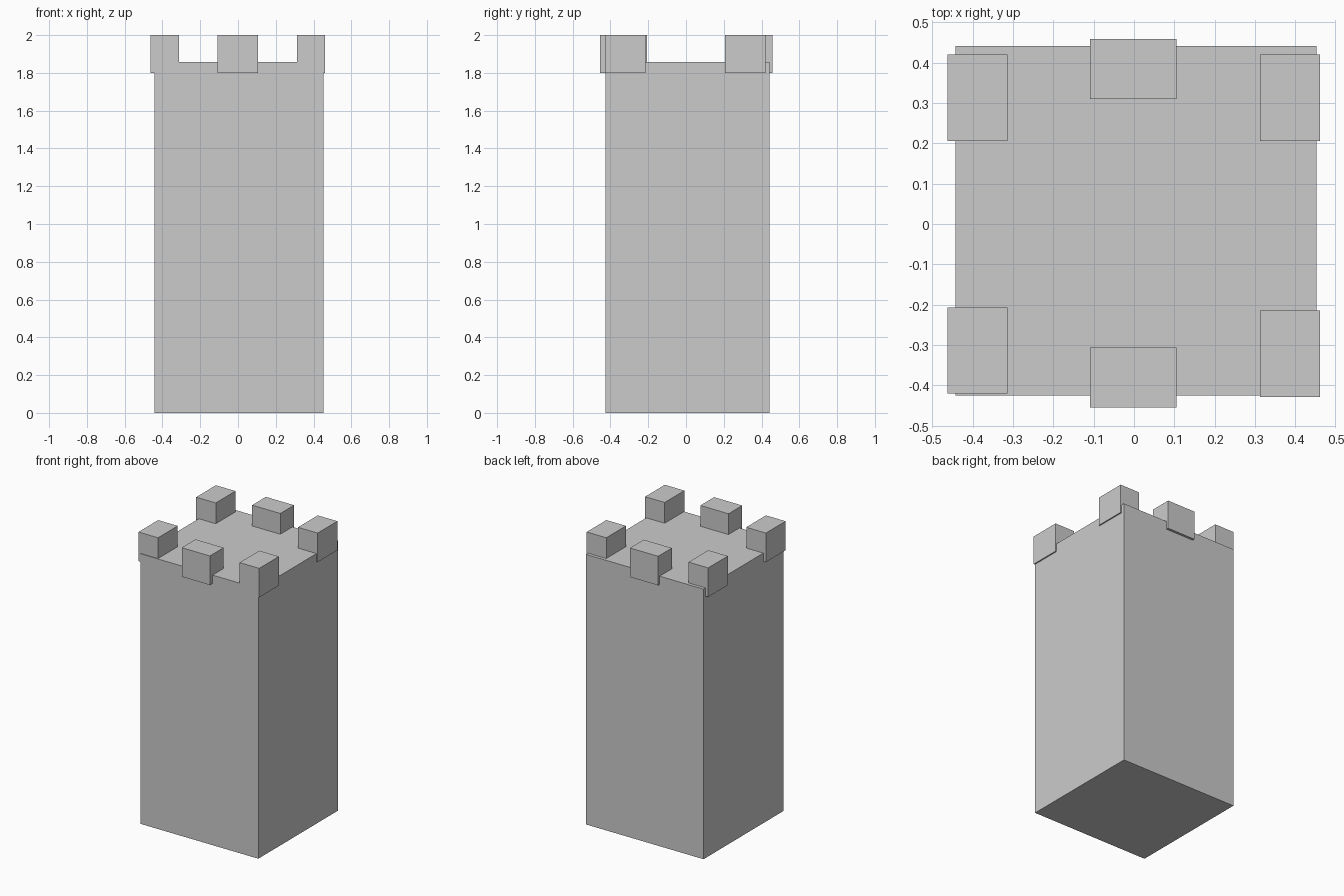
import bpy

if "Cube" in bpy.data.objects:
    bpy.data.objects.remove(bpy.data.objects["Cube"])


def box(name, x0, x1, y0, y1, z0, z1):
    bpy.ops.mesh.primitive_cube_add(size=1, location=((x0 + x1) / 2, (y0 + y1) / 2, (z0 + z1) / 2))
    obj = bpy.context.object
    obj.name = name
    obj.scale = (x1 - x0, y1 - y0, z1 - z0)
    bpy.ops.object.transform_apply(location=False, rotation=False, scale=True)
    return obj


# Solid tower shaft
box("tower_shaft", -0.443, 0.453, -0.426, 0.442, 0, 1.857)

# Battlement blocks: name, centre x, centre y, size x, size y
LONG, SHORT = 0.214, 0.149
merlons = [
    ("merlon_front", -0.002, -0.381, LONG, SHORT),
    ("merlon_back", -0.002, 0.384, LONG, SHORT),
    ("merlon_front_left", -0.388, -0.314, SHORT, LONG),
    ("merlon_back_left", -0.388, 0.313, SHORT, LONG),
    ("merlon_front_right", 0.387, -0.322, SHORT, LONG),
    ("merlon_back_right", 0.387, 0.313, SHORT, LONG),
]
for name, x, y, w, d in merlons:
    box(name, x - w / 2, x + w / 2, y - d / 2, y + d / 2, 1.8, 2.0)
